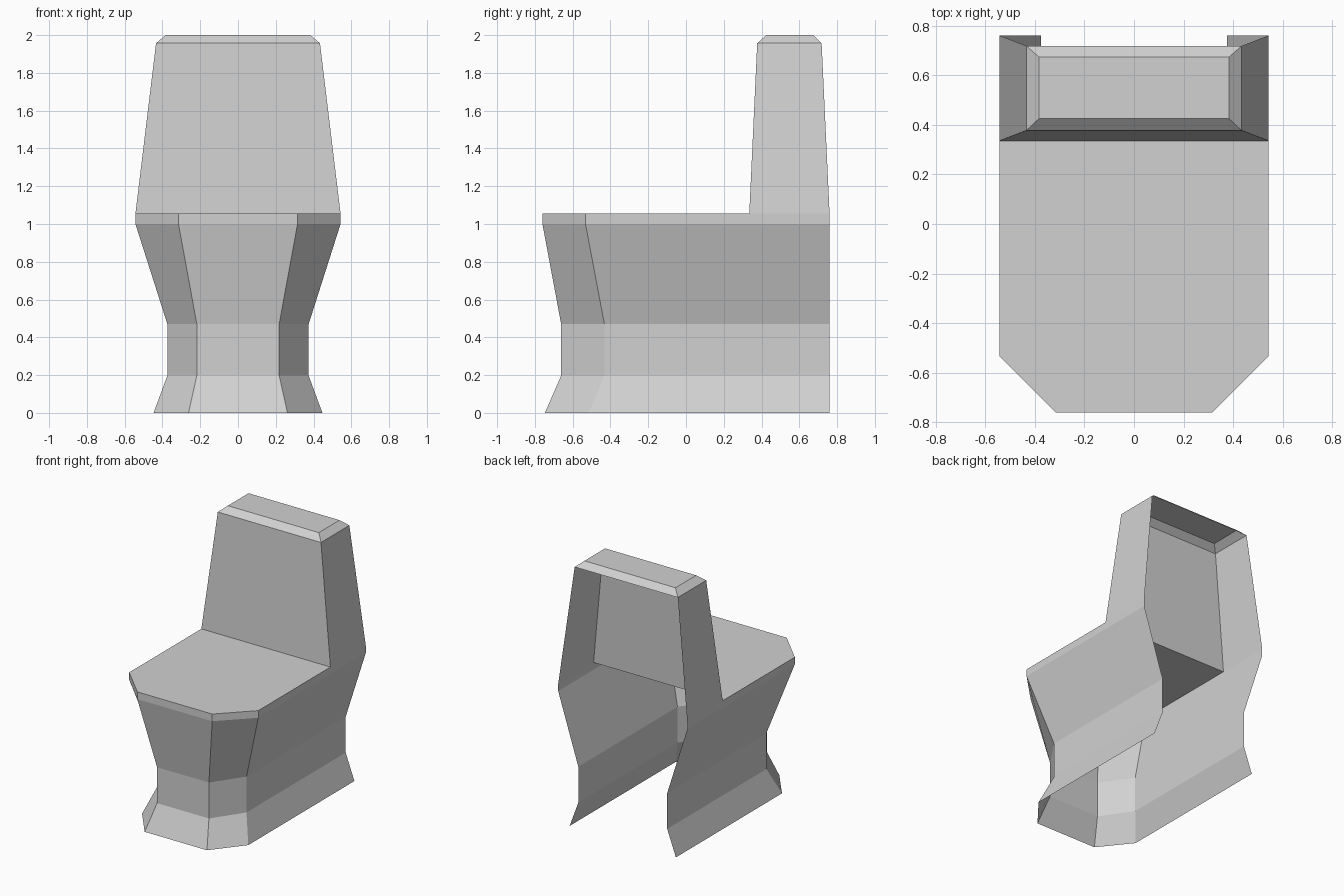
import bpy

if "Cube" in bpy.data.objects:
    bpy.data.objects.remove(bpy.data.objects["Cube"])

BACK = 0.76       # rear opening
RIM = 1.055       # height of the lid surface
TANK_FRONT = 0.335

porcelain = bpy.data.materials.new("porcelain_grey")
porcelain.diffuse_color = (0.64, 0.64, 0.64, 1)
porcelain.use_nodes = True
porcelain.node_tree.nodes["Principled BSDF"].inputs["Base Color"].default_value = porcelain.diffuse_color


def add_part(name, verts, faces):
    mesh = bpy.data.meshes.new(name)
    mesh.from_pydata(verts, [], faces)
    mesh.materials.append(porcelain)
    mesh.update()
    bpy.context.collection.objects.link(bpy.data.objects.new(name, mesh))


def loft(rings, closed):
    """Quads between stacked rings, outward facing for counter-clockwise rings."""
    n = len(rings[0])
    verts = [p for ring in rings for p in ring]
    faces = []
    for r in range(len(rings) - 1):
        for i in range(n if closed else n - 1):
            j = (i + 1) % n
            faces.append((r * n + i, r * n + j, (r + 1) * n + j, (r + 1) * n + i))
    return verts, faces


def bowl_ring(z, side, nose, front, chamfer):
    """Open U outline: left rear, round the front, to right rear."""
    return [(-side, BACK, z), (-side, chamfer, z), (-nose, front, z),
            (nose, front, z), (side, chamfer, z), (side, BACK, z)]


def tank_ring(z, half, front, back):
    """Rectangle starting at the left rear corner, counter-clockwise."""
    return [(-half, back, z), (-half, front, z), (half, front, z), (half, back, z)]


# Pedestal and bowl: chamfered walls, open at the rear and underneath
rings = [bowl_ring(0.0, 0.447, 0.262, -0.747, -0.515),
         bowl_ring(0.197, 0.374, 0.218, -0.661, -0.432),
         bowl_ring(0.47, 0.374, 0.218, -0.661, -0.432),
         bowl_ring(1.0, 0.543, 0.315, -0.76, -0.532),
         bowl_ring(RIM, 0.543, 0.315, -0.76, -0.532)]
add_part("bowl_and_pedestal", *loft(rings, False))

# Flat lid in front of the tank
lid = [(x, min(y, TANK_FRONT), z) for x, y, z in rings[-1]]
add_part("lid", lid, [tuple(range(6))])

# Tapered tank walls, open at the rear
shoulder = tank_ring(1.957, 0.434, 0.377, 0.718)
add_part("tank", *loft([tank_ring(RIM, 0.543, TANK_FRONT, BACK), shoulder], False))

# Bevelled tank top
verts, faces = loft([shoulder, tank_ring(2.0, 0.383, 0.425, 0.673)], True)
add_part("tank_top", verts, faces + [(4, 5, 6, 7)])
